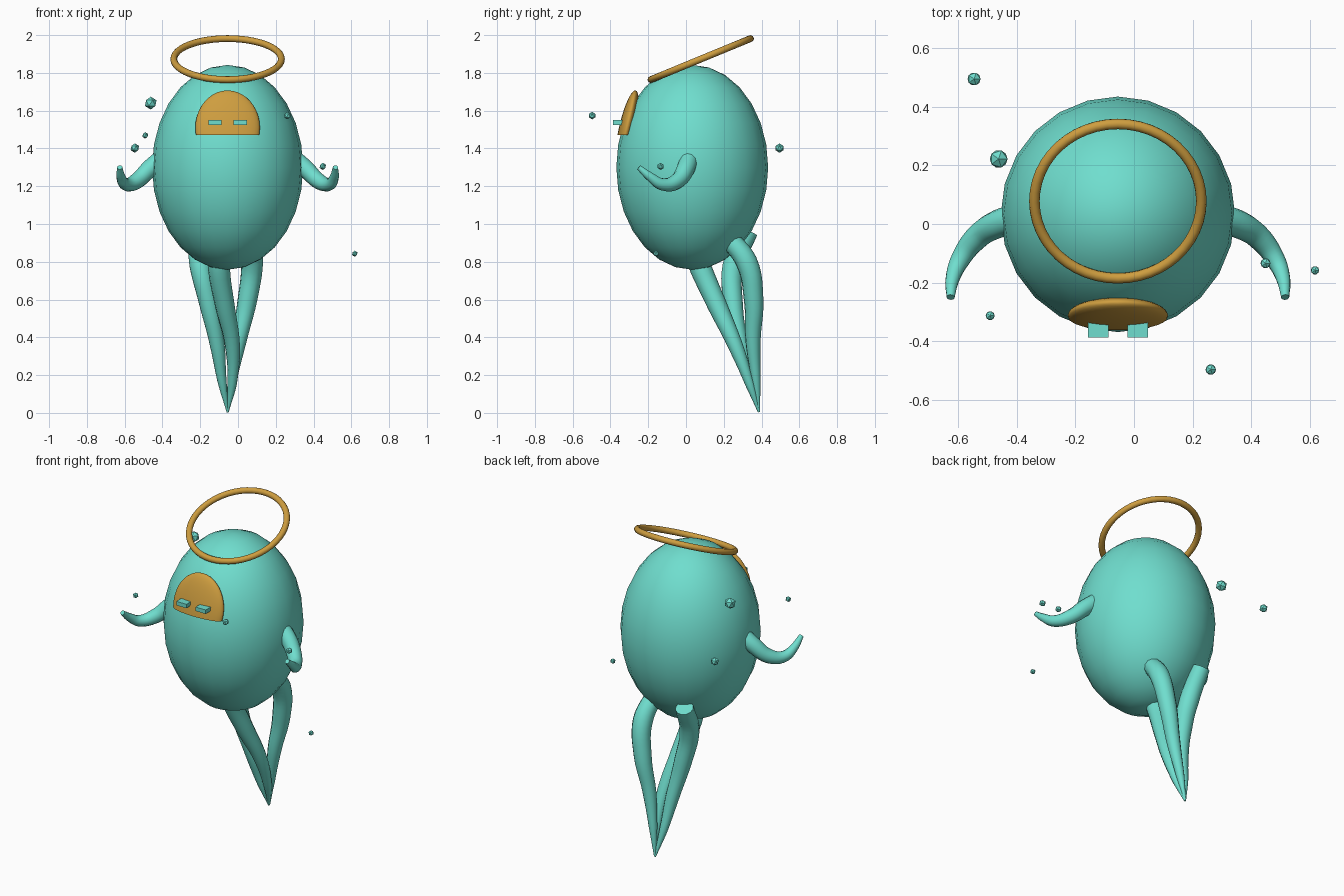
import bpy, bmesh, math
from mathutils import Vector

cube = bpy.data.objects.get("Cube")
if cube:
    bpy.data.objects.remove(cube, do_unlink=True)

MID_X, MID_Y = -0.055, 0.033  # axis of the body


def material(name, color):
    m = bpy.data.materials.new(name)
    m.use_nodes = True
    m.diffuse_color = color
    m.node_tree.nodes["Principled BSDF"].inputs["Base Color"].default_value = color
    return m


teal = material("teal", (0.16, 0.73, 0.62, 1))
gold = material("gold", (0.62, 0.34, 0.05, 1))


def finish(name, mat, smooth=True):
    ob = bpy.context.object
    ob.name = name
    ob.data.materials.clear()
    ob.data.materials.append(mat)
    if smooth:
        bpy.ops.object.shade_smooth_by_angle(angle=math.radians(50))
    return ob


def tube(name, points, radii):
    """Tapering limb along a smooth path."""
    cu = bpy.data.curves.new(name, "CURVE")
    cu.dimensions = "3D"
    cu.bevel_depth = 1.0
    cu.bevel_resolution = 4
    cu.resolution_u = 6
    cu.use_fill_caps = True
    sp = cu.splines.new("BEZIER")
    sp.bezier_points.add(len(points) - 1)
    for bp, co, r in zip(sp.bezier_points, points, radii):
        bp.co, bp.radius = co, r
        bp.handle_left_type = bp.handle_right_type = "AUTO"
    ob = bpy.data.objects.new(name, cu)
    bpy.context.collection.objects.link(ob)
    bpy.ops.object.select_all(action="DESELECT")
    ob.select_set(True)
    bpy.context.view_layer.objects.active = ob
    bpy.ops.object.convert(target="MESH")
    return finish(name, teal)


# Egg-shaped body
bpy.ops.mesh.primitive_uv_sphere_add(segments=24, ring_count=14, location=(MID_X, MID_Y, 1.3))
bpy.context.object.scale = (0.4, 0.402, 0.542)
finish("body", teal)

# Halo tilted up towards the back
bpy.ops.mesh.primitive_torus_add(major_segments=48, minor_segments=12, major_radius=0.285,
                                 minor_radius=0.018, location=(MID_X, 0.078, 1.873),
                                 rotation=(math.radians(22.4), 0, 0))
finish("halo", gold)

# Domed face plate with a straight lower edge
bpy.ops.mesh.primitive_uv_sphere_add(segments=32, ring_count=20, location=(MID_X, -0.312, 1.51))
plate = bpy.context.object
plate.scale = (0.171, 0.042, 0.202)
plate.rotation_euler.x = math.radians(-13)
bpy.ops.object.transform_apply(location=True, rotation=True, scale=True)
bm = bmesh.new()
bm.from_mesh(plate.data)
cut = bmesh.ops.bisect_plane(bm, geom=bm.verts[:] + bm.edges[:] + bm.faces[:],
                             plane_co=Vector((0, 0, 1.472)), plane_no=Vector((0, 0, -1)),
                             clear_outer=True)
rim = [e for e in cut["geom_cut"] if isinstance(e, bmesh.types.BMEdge)]
bmesh.ops.edgeloop_fill(bm, edges=rim)
bmesh.ops.recalc_face_normals(bm, faces=bm.faces[:])
bm.to_mesh(plate.data)
bm.free()
finish("face_plate", gold)

# Bar-shaped eyes and raised arms on both sides
arm_path = [(0.33, 0.02, 1.36), (0.41, 0.0, 1.295), (0.485, -0.05, 1.225),
            (0.54, -0.125, 1.21), (0.565, -0.19, 1.25), (0.571, -0.25, 1.3)]
arm_radii = [0.05, 0.048, 0.042, 0.033, 0.024, 0.014]
for side, label in ((1, "left"), (-1, "right")):
    bpy.ops.mesh.primitive_cube_add(size=1, location=(MID_X + side * 0.067, -0.355, 1.537))
    bpy.context.object.scale = (0.07, 0.065, 0.025)
    finish(label + "_eye", teal, smooth=False)
    tube(label + "_arm", [(MID_X + side * x, y, z) for x, y, z in arm_path], arm_radii)

# Three tentacles twisting together into one tip
tip = (MID_X, 0.386, 0.005)
tentacle_radii = [0.052, 0.058, 0.052, 0.04, 0.025, 0.006]
tentacles = {
    "left_tentacle": [(0.06, 0.22, 0.93), (0.075, 0.32, 0.8), (0.05, 0.358, 0.6),
                      (0.005, 0.355, 0.38), (-0.03, 0.37, 0.18), tip],
    "right_tentacle": [(-0.22, 0.33, 0.96), (-0.2, 0.25, 0.78), (-0.155, 0.25, 0.58),
                       (-0.11, 0.29, 0.36), (-0.085, 0.34, 0.17), tip],
    "front_tentacle": [(-0.1, 0.03, 0.88), (-0.1, 0.08, 0.76), (-0.07, 0.165, 0.57),
                       (-0.03, 0.26, 0.36), (-0.03, 0.335, 0.16), tip],
}
for name, path in tentacles.items():
    tube(name, path, tentacle_radii)

# Faceted pebbles floating around the body
pebbles = [(-0.462, 0.222, 1.64, 0.034), (-0.546, 0.495, 1.402, 0.025),
           (-0.491, -0.313, 1.469, 0.017), (0.262, -0.497, 1.574, 0.02),
           (0.449, -0.134, 1.305, 0.019), (0.618, -0.158, 0.843, 0.016)]
for i, (x, y, z, r) in enumerate(pebbles):
    bpy.ops.mesh.primitive_ico_sphere_add(subdivisions=1, radius=r, location=(x, y, z))
    finish("floating_pebble_%d" % (i + 1), teal, smooth=False)
